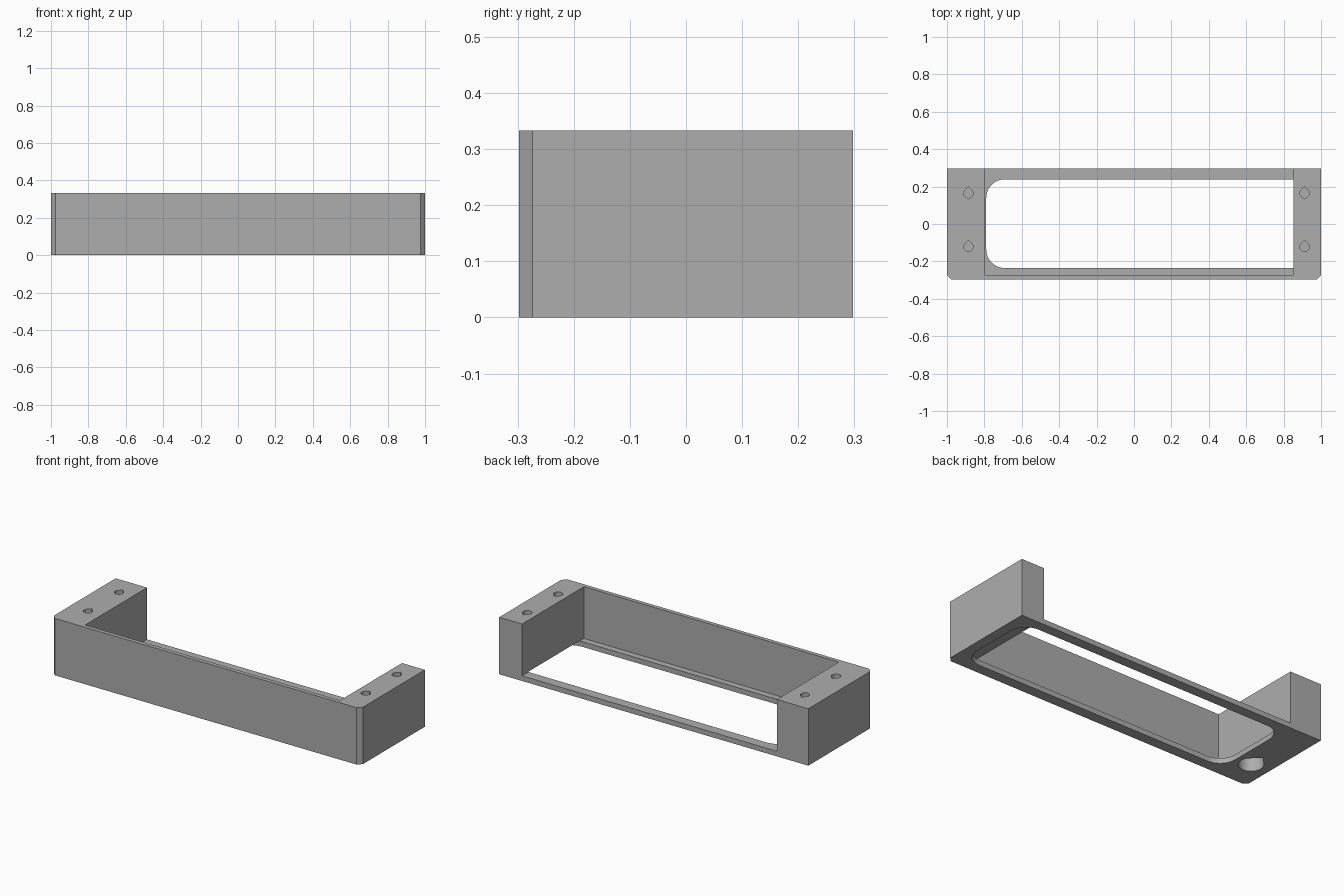
import bpy
import bmesh
from math import cos, sin, radians

cube = bpy.data.objects.get("Cube")
if cube:
    bpy.data.objects.remove(cube, do_unlink=True)

grey = bpy.data.materials.new("plain grey")
grey.use_nodes = True
colour = (0.42, 0.42, 0.42, 1)
grey.diffuse_color = colour
grey.node_tree.nodes["Principled BSDF"].inputs["Base Color"].default_value = colour


def prism(name, outline, z0, z1):
    """Extrude a counter-clockwise outline from z0 up to z1."""
    bm = bmesh.new()
    face = bm.faces.new([bm.verts.new((x, y, z0)) for x, y in outline])
    top = bmesh.ops.extrude_face_region(bm, geom=[face])["geom"]
    bmesh.ops.translate(bm, vec=(0, 0, z1 - z0),
                        verts=[v for v in top if isinstance(v, bmesh.types.BMVert)])
    bmesh.ops.recalc_face_normals(bm, faces=bm.faces)
    mesh = bpy.data.meshes.new(name)
    bm.to_mesh(mesh)
    bm.free()
    mesh.materials.append(grey)
    obj = bpy.data.objects.new(name, mesh)
    bpy.context.collection.objects.link(obj)
    return obj


def arc(cx, cy, r, start, end, steps):
    angles = [radians(start + (end - start) * i / steps) for i in range(steps + 1)]
    return [(cx + r * cos(a), cy + r * sin(a)) for a in angles]


def rectangle(x0, x1, y0, y1):
    return [(x0, y0), (x1, y0), (x1, y1), (x0, y1)]


def rounded(x0, x1, y0, y1, r):
    return (arc(x1 - r, y0 + r, r, -90, 0, 12) + arc(x1 - r, y1 - r, r, 0, 90, 12)
            + arc(x0 + r, y1 - r, r, 90, 180, 12) + arc(x0 + r, y0 + r, r, 180, 270, 12))


def teardrop(cx, cy, r):
    return arc(cx, cy, r, 135, 405, 30) + [(cx, cy + r * 1.414)]


# Body with chamfered front corners
W, D, H, C = 1.0, 0.298, 0.333, 0.024
frame = prism("bracket_frame", [(-W + C, -D), (W - C, -D), (W, -D + C),
                                (W, D), (-W, D), (-W, -D + C)], 0, H)

# Space between the end blocks, floor opening, and the holes
FLOOR = 0.03
cutters = [
    prism("bay_cutter", rectangle(-0.797, 0.852, -0.274, 0.5), FLOOR, 0.5),
    prism("opening_cutter", rounded(-0.79, 0.94, -0.236, 0.239, 0.1), -0.1, FLOOR + 0.002),
    prism("socket_cutter", teardrop(-0.885, -0.122, 0.066), -0.1, 0.16),
]
for x in (-0.885, 0.912):
    for y in (-0.122, 0.164):
        cutters.append(prism("screw_hole_cutter", teardrop(x, y, 0.025), 0.2, 0.5))

bpy.context.view_layer.objects.active = frame
for cutter in cutters:
    cutter.hide_render = True
    mod = frame.modifiers.new("cut", "BOOLEAN")
    mod.operation = "DIFFERENCE"
    mod.solver = "EXACT"
    mod.object = cutter
    bpy.ops.object.modifier_apply(modifier=mod.name)
    bpy.data.objects.remove(cutter, do_unlink=True)

# Smooth round walls, sharp corners
for obj in bpy.context.selected_objects:
    obj.select_set(False)
frame.select_set(True)
bpy.ops.object.shade_smooth_by_angle(angle=radians(25))
